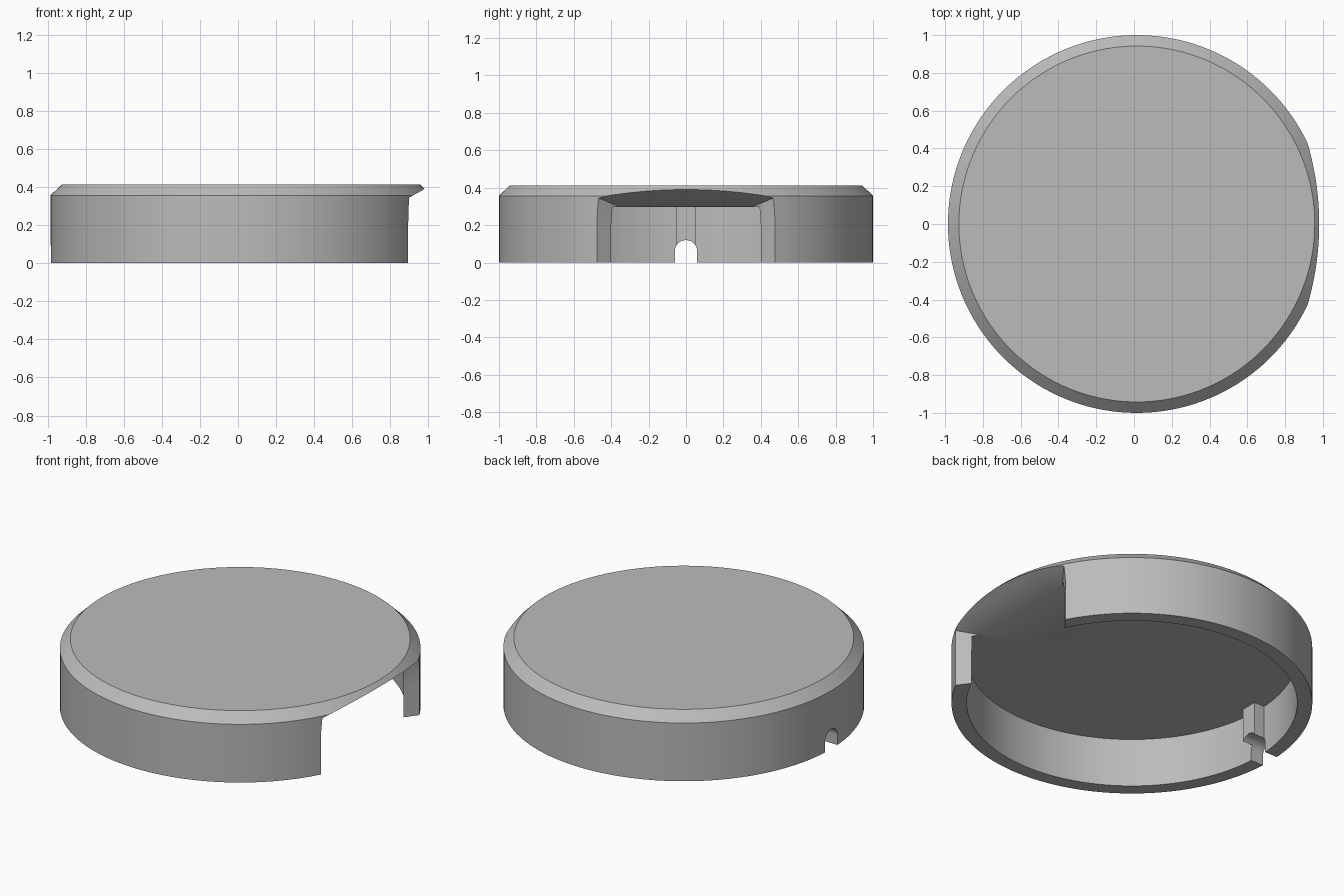
import bpy, bmesh, math

if "Cube" in bpy.data.objects:
    bpy.data.objects.remove(bpy.data.objects["Cube"], do_unlink=True)

CX = 0.015                  # axis of the round cap
R_OUT, R_IN = 1.0, 0.916    # wall radii
CEIL, TOP = 0.297, 0.413

grey = bpy.data.materials.new("grey_plastic")
grey.use_nodes = True
grey.diffuse_color = (0.5, 0.5, 0.5, 1)
grey.node_tree.nodes["Principled BSDF"].inputs["Base Color"].default_value = (0.5, 0.5, 0.5, 1)


def finish(bm, name):
    bmesh.ops.recalc_face_normals(bm, faces=bm.faces)
    mesh = bpy.data.meshes.new(name)
    bm.to_mesh(mesh)
    bm.free()
    mesh.materials.append(grey)
    obj = bpy.data.objects.new(name, mesh)
    bpy.context.collection.objects.link(obj)
    return obj


def loft(rings, name):
    """Closed solid through rings of equal point count."""
    bm = bmesh.new()
    loops = [[bm.verts.new(p) for p in ring] for ring in rings]
    n = len(loops[0])
    for a, b in zip(loops, loops[1:]):
        for i in range(n):
            bm.faces.new((a[i], a[(i + 1) % n], b[(i + 1) % n], b[i]))
    bm.faces.new(loops[0])
    bm.faces.new(loops[-1])
    return finish(bm, name)


def combine(obj, other, operation):
    mod = obj.modifiers.new(operation.title(), 'BOOLEAN')
    mod.operation, mod.solver, mod.object = operation, 'EXACT', other
    bpy.context.view_layer.objects.active = obj
    bpy.ops.object.modifier_apply(modifier=mod.name)
    bpy.data.objects.remove(other, do_unlink=True)


# Hollow cap with a chamfered top rim
profile = [(0, TOP), (0.942, TOP), (R_OUT, 0.356), (R_OUT, 0), (R_IN, 0), (R_IN, CEIL), (0, CEIL)]
bm = bmesh.new()
verts = [bm.verts.new((r, 0, z)) for r, z in profile]
edges = [bm.edges.new(pair) for pair in zip(verts, verts[1:])]
bmesh.ops.spin(bm, geom=verts + edges, cent=(0, 0, 0), axis=(0, 0, 1),
               angle=math.tau, steps=144, use_merge=True)
bmesh.ops.remove_doubles(bm, verts=bm.verts, dist=1e-4)
bmesh.ops.translate(bm, verts=bm.verts, vec=(CX, 0, 0))
cap = finish(bm, "cap")

# Upright rib inside the wall, opposite the opening
x0, x1 = CX - 0.95, CX - R_IN + 0.07
rib = loft([[(x0, -0.05, z), (x1, -0.05, z), (x1, 0.05, z), (x0, 0.05, z)]
            for z in (0.05, CEIL + 0.04)], "rib")
combine(cap, rib, 'UNION')

# Arched cable slot through the rib and wall
arch = [(-0.06, -0.1)]
for i in range(17):
    a = math.pi * (1 - i / 16)
    arch.append((0.06 * math.cos(a), 0.06 + 0.06 * math.sin(a)))
arch.append((0.06, -0.1))
slot = loft([[(x, y, z) for y, z in arch] for x in (-1.2, -0.7)], "slot_cutter")
combine(cap, slot, 'DIFFERENCE')


# Side opening: flared ends, slightly rounded upper corners, sloping roof
def roof(x):
    return CEIL + 0.5625 * (x - 0.815)


def opening_ring(drop, inset):
    ring = []
    for x, side in ((0.75, -1), (1.1, -1), (1.1, 1), (0.75, 1)):
        y = 0.40 + 1.356 * (x - 0.838) - inset
        ring.append((x, side * y, -0.1 if drop is None else roof(x) - drop))
    return ring


rings = [opening_ring(None, 0)]
for i in range(9):
    t = i / 8
    rings.append(opening_ring(0.15 * (1 - t), 0.016 * t * t))
combine(cap, loft(rings, "opening_cutter"), 'DIFFERENCE')

# Smooth round walls, crisp edges
bpy.ops.object.select_all(action='DESELECT')
cap.select_set(True)
bpy.context.view_layer.objects.active = cap
bpy.ops.object.shade_smooth_by_angle(angle=math.radians(30))
